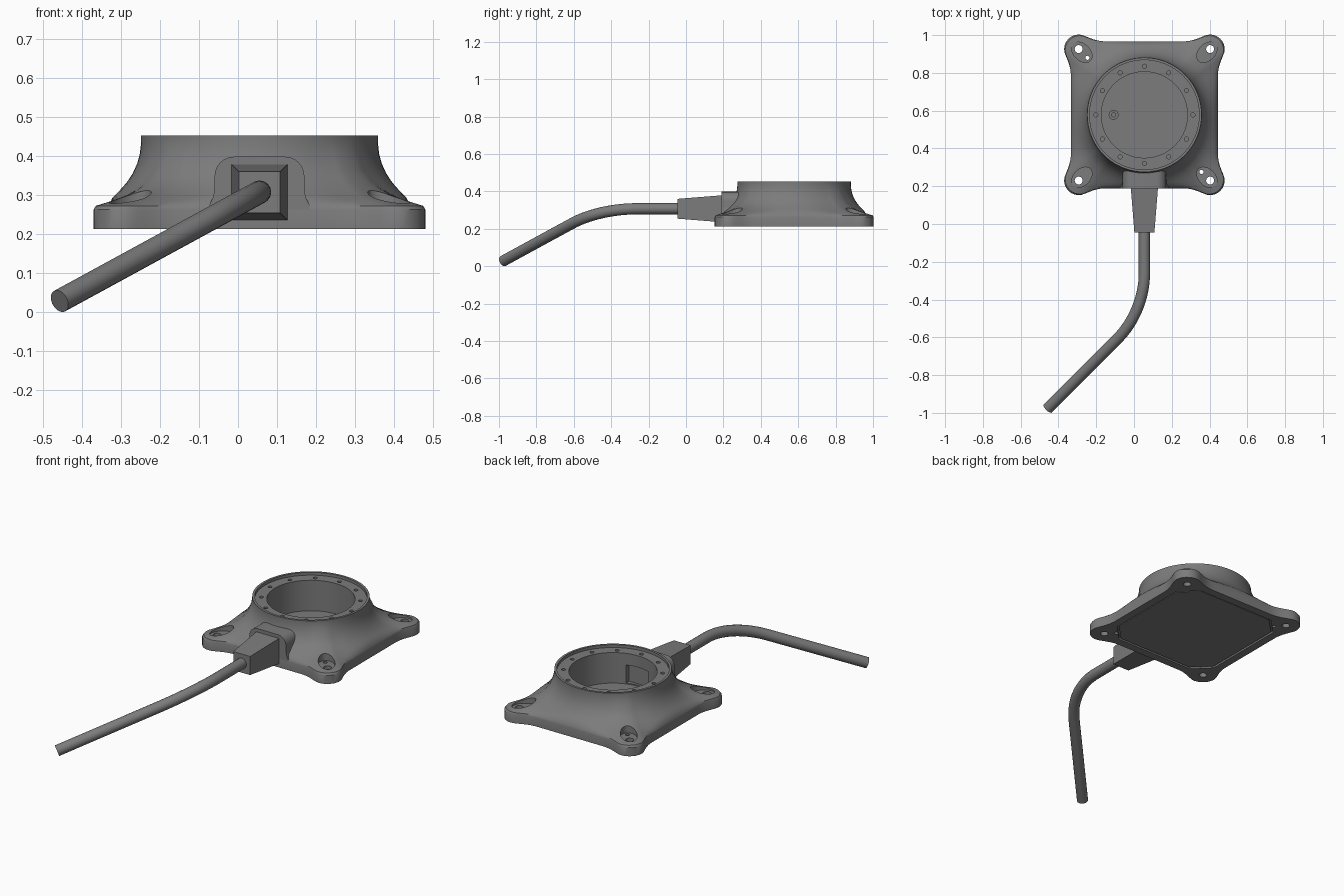
import bpy, bmesh
from math import sin, cos, pi, radians, hypot, exp

if "Cube" in bpy.data.objects:
    bpy.data.objects.remove(bpy.data.objects["Cube"])

CX, CY = 0.055, 0.578      # centre of the housing
CABLE_Z = 0.307
dark = bpy.data.materials.new("dark_grey")
dark.diffuse_color = (.2, .2, .2, 1)
dark.use_nodes = True
dark.node_tree.nodes["Principled BSDF"].inputs["Base Color"].default_value = dark.diffuse_color


def build(name, lofts, smooth=True):
    """Mesh object from one or more capped lofts (each a list of rings)."""
    bm = bmesh.new()
    for rings in lofts:
        vs = [[bm.verts.new(p) for p in ring] for ring in rings]
        n = len(vs[0])
        for a, b in zip(vs, vs[1:]):
            for i in range(n):
                j = (i + 1) % n
                bm.faces.new((a[i], a[j], b[j], b[i]))
        bm.faces.new(vs[0][::-1])
        bm.faces.new(vs[-1])
    bmesh.ops.recalc_face_normals(bm, faces=bm.faces[:])
    me = bpy.data.meshes.new(name)
    bm.to_mesh(me)
    bm.free()
    me.materials.append(dark)
    ob = bpy.data.objects.new(name, me)
    bpy.context.collection.objects.link(ob)
    if smooth:
        smooth_shade(ob)
    return ob


def smooth_shade(ob):
    bpy.ops.object.select_all(action='DESELECT')
    ob.select_set(True)
    bpy.context.view_layer.objects.active = ob
    bpy.ops.object.shade_smooth_by_angle(angle=radians(35))


def prism(pts, z0, z1):
    return [[(x, y, z) for x, y in pts] for z in (z0, z1)]


def circle(x, y, r, n=24):
    return [(x + r * cos(2 * pi * i / n), y + r * sin(2 * pi * i / n)) for i in range(n)]


def octagon(h, c):
    return [(CX + x, CY + y) for x, y in
            ((h, c - h), (h, h - c), (h - c, h), (c - h, h),
             (-h, h - c), (-h, c - h), (c - h, -h), (h - c, -h))]


def cut(ob, lofts):
    cutter = build("cutter", lofts, False)
    cutter.hide_render = True
    mod = ob.modifiers.new("cut", 'BOOLEAN')
    mod.operation, mod.solver, mod.object = 'DIFFERENCE', 'EXACT', cutter
    bpy.context.view_layer.objects.active = ob
    bpy.ops.object.modifier_apply(modifier=mod.name)
    bpy.data.objects.remove(cutter)


# Plate outline: one eighth, mirrored on the diagonal, turned four times
eighth = [(.389, y) for y in (0, .04, .08, .12, .155, .185, .215)]
eighth += [(.392, .24), (.398, .265), (.407, .29), (.416, .312)]
eighth += [(.348 + .077 * cos(radians(a)), .348 + .077 * sin(radians(a)))
           for a in (-12, 2, 16, 30, 45)]
quarter = eighth + [(y, x) for x, y in eighth[-2:0:-1]]
outline = []
for k in range(4):
    for x, y in quarter:
        for _ in range(k):
            x, y = -y, x
        outline.append((x, y))


def blend_ring(t, z, r=.303):
    """Ring between the plate outline (t=0) and the collar circle (t=1)."""
    ring = []
    for x, y in outline:
        f = (1 - t) + t * r / hypot(x, y)
        h = z
        if .1 < t < .95:     # flatten the corners, fill the sides
            h = (z + .275 + .135 * exp((r - f * hypot(x, y)) / .05)) / 2
        ring.append((CX + x * f, CY + y * f, h))
    return ring


# Housing: flared skirt up to the round collar, then lip, flange and bore
skirt = [(0, .213), (0, .262), (.03, .272), (.15, .281), (.3, .297), (.45, .312),
         (.6, .328), (.75, .348), (.88, .375), (.96, .405), (1, .435), (1, .452)]
rings = [blend_ring(t, z) for t, z in skirt]
rings += [blend_ring(1, z, r) for r, z in ((.29, .452), (.29, .436), (.228, .436), (.228, .262))]
housing = build("housing", [rings], False)

# Oval pockets at the four corners, long axis on the diagonal
pockets, bolts = [], []
for sx in (-1, 1):
    for sy in (-1, 1):
        oval = []
        for u, v in circle(0, 0, 1, 32):
            u, v = .331 * 2 ** .5 + .063 * u, .043 * v
            oval.append((CX + sx * (u - v) / 2 ** .5, CY + sy * (u + v) / 2 ** .5))
        pockets.append(prism(oval, .271, .4))
        bolts.append(prism(circle(CX + sx * .348, CY + sy * .348, .021), .1, .5))
for s in (-1, 1):
    bolts.append(prism(circle(CX + s * .302, CY - s * .302, .011, 16), .1, .5))
cut(housing, pockets)
cut(housing, bolts)

# Ring of screw holes in the flange
cut(housing, [prism(circle(CX + .257 * cos(k * pi / 6), CY + .257 * sin(k * pi / 6), .011, 16),
                    .41, .44) for k in range(12)])

# Cable opening in the bore wall and recess for the bottom cover
cut(housing, [prism([(CX - .07, .31), (CX + .07, .31), (CX + .07, .42), (CX - .07, .42)],
                    .268, .37)])
cut(housing, [prism(octagon(.342, .095), .2, .224)])
smooth_shade(housing)

build("bottom_cover", [prism(octagon(.334, .093), .216, .23)], False)

# Small vent fitting on the bore floor
build("vent", [[[(x, y, z) for x, y in circle(-.108, CY, r)] for r, z in
                ((.026, .255), (.026, .275), (.011, .275), (.011, .264))]])

# Cable boss on the front, arch-shaped, flush with the plate edge
arch = [(-.128, .262), (.128, .262), (.128, .275), (.118, .295), (.115, .32)]
arch += [(.065 + .05 * cos(radians(a)), .348 + .05 * sin(radians(a))) for a in range(0, 91, 15)]
arch += [(-x, z) for x, z in arch[:1:-1]]
build("cable_boss", [[[(CX + x, y, z) for x, z in arch] for y in (.189, .335)]])

# Tapered strain relief
build("strain_relief", [[[(CX + sx * h, y, CABLE_Z + sz * h) for sx, sz in
                          ((-1, -1), (1, -1), (1, 1), (-1, 1))]
                         for h, y in ((.072, .2), (.071, .18), (.053, -.045))]], False)

# Bent cable
corner, end = (CX, -.465, CABLE_Z), (-.457, -.977, .028)
lerp = lambda a, b, t: tuple(p + (q - p) * t for p, q in zip(a, b))
start, bend_a, bend_b = (CX, 0, CABLE_Z), (CX, -.26, CABLE_Z), lerp(corner, end, .28)
cu = bpy.data.curves.new("cable", 'CURVE')
cu.dimensions = '3D'
cu.bevel_depth, cu.bevel_resolution = .03, 6
cu.use_fill_caps = True
cu.resolution_u = 16
cu.materials.append(dark)
sp = cu.splines.new('BEZIER')
sp.bezier_points.add(3)
handles = [(start, start, lerp(start, bend_a, .3)),
           (bend_a, lerp(bend_a, start, .3), lerp(bend_a, corner, .62)),
           (bend_b, lerp(bend_b, corner, .62), lerp(bend_b, end, .3)),
           (end, lerp(end, bend_b, .3), end)]
for bp, (co, left, right) in zip(sp.bezier_points, handles):
    bp.handle_left_type = bp.handle_right_type = 'FREE'
    bp.co, bp.handle_left, bp.handle_right = co, left, right
cable = bpy.data.objects.new("cable", cu)
bpy.context.collection.objects.link(cable)
bpy.ops.object.select_all(action='DESELECT')
cable.select_set(True)
bpy.context.view_layer.objects.active = cable
bpy.ops.object.convert(target='MESH')
smooth_shade(bpy.context.view_layer.objects.active)
